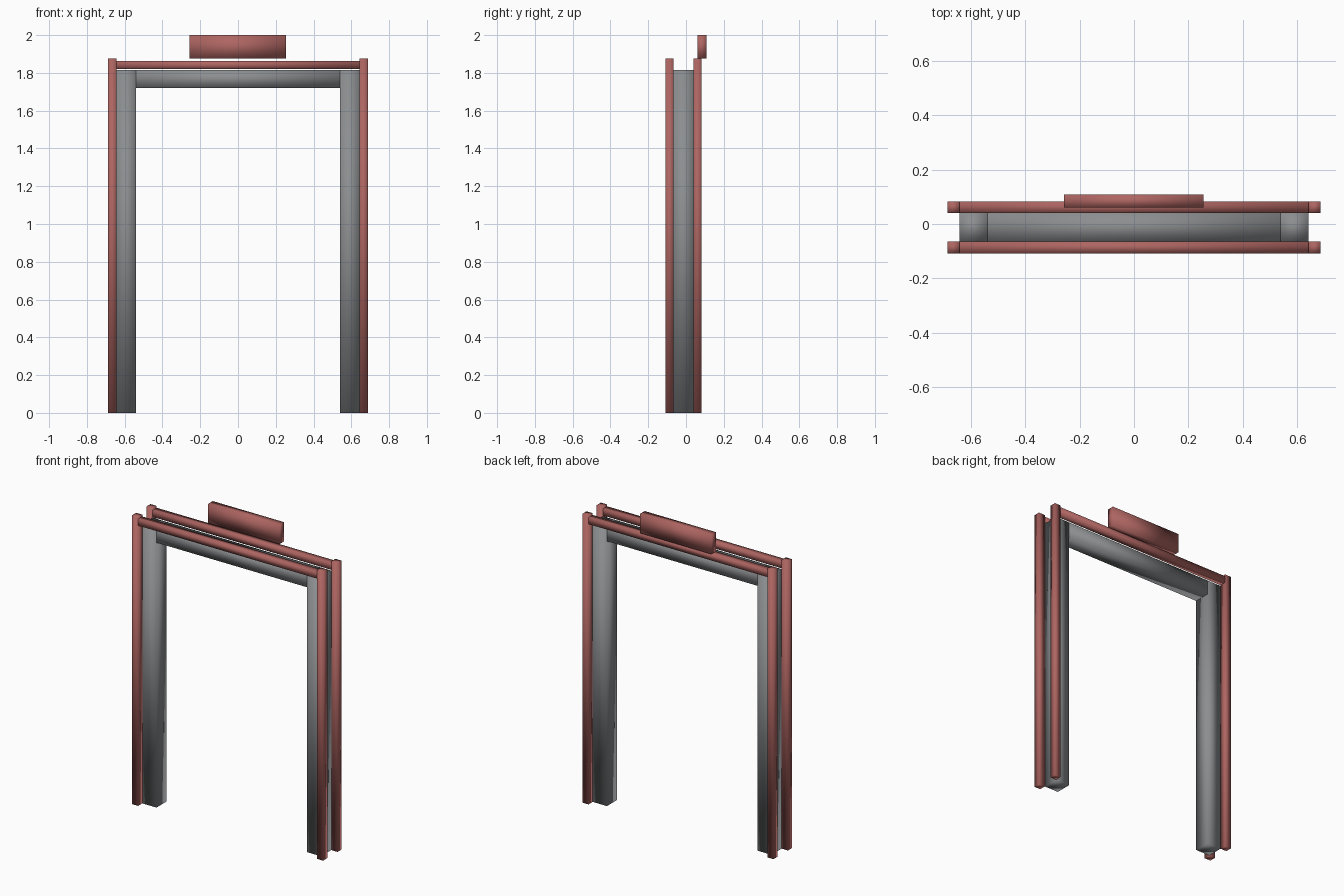
import bpy
from mathutils import Vector

if "Cube" in bpy.data.objects:
    bpy.data.objects.remove(bpy.data.objects["Cube"], do_unlink=True)


def material(name, rgb):
    mat = bpy.data.materials.new(name)
    mat.use_nodes = True
    mat.diffuse_color = (*rgb, 1)
    mat.node_tree.nodes["Principled BSDF"].inputs["Base Color"].default_value = (*rgb, 1)
    return mat


trim_red = material("dusty red", (0.42, 0.13, 0.12))
frame_grey = material("mid grey", (0.26, 0.27, 0.28))


def box(name, x, y, z, mat):
    """Softly shaded box spanning the given (low, high) ranges."""
    low, high = (Vector(corner) for corner in zip(x, y, z))
    bpy.ops.mesh.primitive_cube_add(size=1)
    obj = bpy.context.object
    obj.name = name
    for v in obj.data.vertices:
        v.co = (low + high) / 2 + v.co * (high - low)
    obj.data.materials.append(mat)
    bpy.ops.object.shade_smooth()
    return obj


INNER, JAMB, OUTER = 0.54, 0.642, 0.687
FRAME_TOP = 1.815
frame_depth = (-0.065, 0.04)
trim_depths = {"front": (-0.108, -0.065), "back": (0.04, 0.083)}

# Grey door frame
for side, s in (("left", 1), ("right", -1)):
    box(side + "_jamb", sorted((s * INNER, s * JAMB)), frame_depth, (0, FRAME_TOP), frame_grey)
box("lintel", (-INNER, INNER), frame_depth, (1.72, FRAME_TOP), frame_grey)

# Red trim on both faces
for face, depth in trim_depths.items():
    for side, s in (("left", 1), ("right", -1)):
        box(f"{face}_{side}_trim_post", sorted((s * JAMB, s * OUTER)), depth, (0, 1.875), trim_red)
    box(face + "_trim_rail", (-JAMB, JAMB), depth, (1.82, 1.863), trim_red)

# Sign board above the back rail
box("sign_board", (-0.257, 0.255), (0.06, 0.108), (1.875, 2.0), trim_red)
